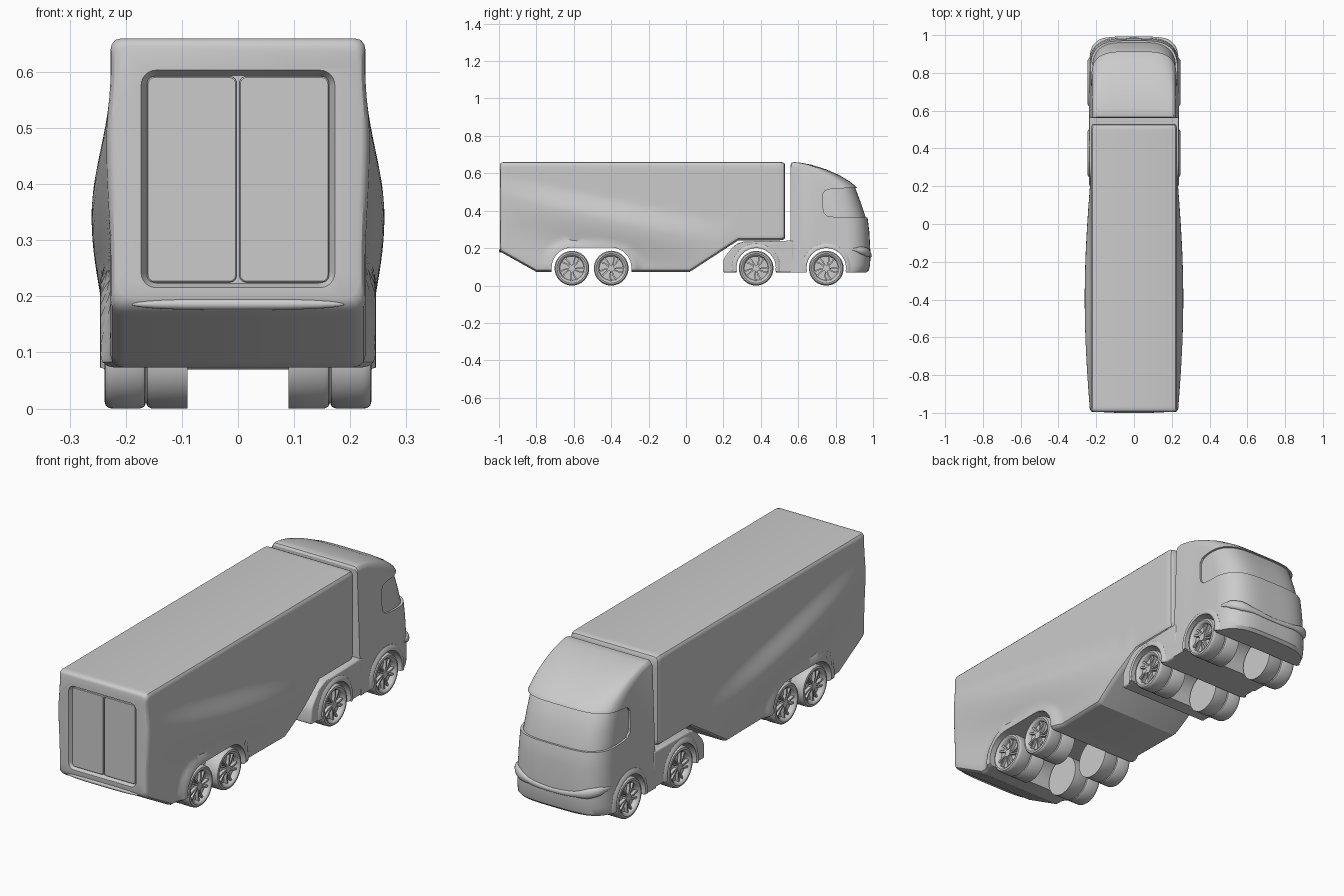
import bpy, bmesh, math
from mathutils import Vector

if "Cube" in bpy.data.objects:
    bpy.data.objects.remove(bpy.data.objects["Cube"])

PI = math.pi


def make(name, bm, angle=30):
    bmesh.ops.recalc_face_normals(bm, faces=bm.faces)
    me = bpy.data.meshes.new(name)
    bm.to_mesh(me)
    bm.free()
    ob = bpy.data.objects.new(name, me)
    bpy.context.collection.objects.link(ob)
    smooth(ob, angle)
    return ob


def smooth(ob, angle=30):
    bpy.ops.object.select_all(action='DESELECT')
    bpy.context.view_layer.objects.active = ob
    ob.select_set(True)
    bpy.ops.object.shade_smooth_by_angle(angle=math.radians(angle))


def loft(name, rings, angle=30):
    """Skin closed rings of points and cap both ends."""
    bm = bmesh.new()
    vs = [[bm.verts.new(p) for p in r] for r in rings]
    n = len(vs[0])
    for a, b in zip(vs, vs[1:]):
        for i in range(n):
            bm.faces.new((a[i], a[(i + 1) % n], b[(i + 1) % n], b[i]))
    bm.faces.new(vs[0])
    bm.faces.new(vs[-1])
    return make(name, bm, angle)


def prism(name, pts, x0, x1):
    return loft(name, [[(x, y, z) for y, z in pts] for x in (x0, x1)])


def bake(ob, angle=30):
    """Replace the mesh by its modified result."""
    dg = bpy.context.evaluated_depsgraph_get()
    me = bpy.data.meshes.new_from_object(ob.evaluated_get(dg))
    ob.modifiers.clear()
    ob.data = me
    smooth(ob, angle)


def cut(ob, *cutters):
    for c in cutters:
        m = ob.modifiers.new("cut", 'BOOLEAN')
        m.operation, m.solver, m.object = 'DIFFERENCE', 'EXACT', c
        c.hide_render = True
    bake(ob)
    for c in cutters:
        bpy.data.objects.remove(c)


def bevel(ob, w, seg=3):
    m = ob.modifiers.new("bevel", 'BEVEL')
    m.width, m.segments, m.limit_method = w, seg, 'ANGLE'
    bake(ob)


def interp(t, pts):
    for (a, va), (b, vb) in zip(pts, pts[1:]):
        if t <= b:
            return va + (vb - va) * max(0, (t - a) / (b - a))
    return pts[-1][1]


def slot(y0, y1, r, zc=.095):
    """Wheel-arch outline, open downwards."""
    pts = [(y1 + r * math.cos(PI * i / 32), zc + r * math.sin(PI * i / 32)) for i in range(17)]
    pts += [(y0 + r * math.cos(PI * i / 32), zc + r * math.sin(PI * i / 32)) for i in range(16 if y1 > y0 else 17, 33)]
    return pts + [(y0 - r, -.1), (y1 + r, -.1)]


def round_rect(x0, x1, z0, z1, r, y):
    out = []
    for k, (cx, cz) in enumerate(((x1 - r, z1 - r), (x0 + r, z1 - r), (x0 + r, z0 + r), (x1 - r, z0 + r))):
        for i in range(7):
            a = PI / 2 * (k + i / 6)
            out.append((cx + r * math.cos(a), y, cz + r * math.sin(a)))
    return out


# Trailer box: cross-sections along y with a swept bulge and flared arches
BOTTOM = [(-1, .185), (-.8, .073), (.02, .073), (.28, .242), (.6, .242)]


def trailer_ring(y, inset):
    zb, zt = interp(y, BOTTOM) + inset, .66 - inset
    w = .227 - inset
    crease = max(zb + .06, .265 - .185 * y + .03 * y * y)
    b = .034 * math.sin(PI * min(1, max(0, (.28 - y) / 1.35)))

    def side(z):
        t = min(1, (z - crease) / .13 if z > crease else (crease - z) / .22)
        swell = b * .5 * (1 + math.cos(PI * t))
        d = math.hypot(max(-.61 - y, y + .40, 0), max(z - .095, 0))
        flare = .018 * min(1, max(0, (.155 - d) / .025))
        return w + max(swell, flare)
    lo, hi = zb + .022, zt - .02
    zs = [lo + (crease - lo) * i / 14 for i in range(14)] + [crease + (hi - crease) * i / 16 for i in range(17)]
    e, f = side(lo), side(hi)
    half = [(e - .025, zb), (e - .012, zb + .003), (e - .003, zb + .01)]
    half += [(side(z), z) for z in zs]
    half += [(f - .002, zt - .011), (f - .008, zt - .003), (f - .02, zt)]
    return [(x, y, z) for x, z in half] + [(-x, y, z) for x, z in reversed(half)]


stations = [(-.995, .014), (-.992, .007), (-.985, .002), (-.975, 0)]
stations += [(-.96 + .02 * i, 0) for i in range(74)]
stations += [(.515, .001), (.525, .005), (.53, .013)]
trailer = loft("trailer_box", [trailer_ring(y, i) for y, i in stations], 35)
recess = loft("door_cutter", [round_rect(-.18, .18, .21, .61, .03, -1.01),
                              round_rect(-.163, .163, .223, .594, .022, -.975)])
cut(trailer, prism("arch_cutter", slot(-.61, -.40, .108), -.4, .4), recess)

# Rear doors and light bar
for s, side in ((-1, "left"), (1, "right")):
    xs = sorted((s * .0025, s * .162))
    loft("rear_door_" + side, [round_rect(*xs, .225, .592, .012, -.96),
                               round_rect(*xs, .225, .592, .012, -.982),
                               round_rect(xs[0] + .002, xs[1] - .002, .227, .59, .011, -.984)])
bm = bmesh.new()
bmesh.ops.create_uvsphere(bm, u_segments=32, v_segments=16, radius=1)
for v in bm.verts:
    f = lambda a: math.copysign(abs(a) ** .6, a)
    v.co = (f(v.co.x) * .19, -.99 + v.co.y * .01, .186 + v.co.z * .01)
make("rear_light_bar", bm, 60)

# Cab: side profile lofted across x, swept back towards the sides
CAB = [(.56, .07), (.965, .07), (.978, .082), (.984, .11), (.986, .15), (.985, .2), (.98, .29), (.971, .362),
       (.945, .44), (.913, .524), (.904, .534), (.87, .56), (.82, .59), (.75, .621), (.67, .646), (.61, .657),
       (.58, .66), (.566, .657), (.56, .648)]


def sweep(u):
    return .13 * (1 - math.sqrt(max(0, 1 - u ** 4)))


def cab_point(u, y, z, inset=0):
    au = abs(u)
    drop = .018 * max(0, (au - .93) / .07) ** 2
    z2 = z - drop * min(1, max(0, (z - .45) / .1))
    y2 = .56 + (y - .56) * (1 - sweep(au) / .43) - (inset if y > .6 else 0)
    return (u * (.239 - inset - .02 * (z2 - .07) / .6), y2, z2)


us = [math.sin(PI / 2 * (i / 16 - 1)) for i in range(33)]
cab = loft("cab_body", [[cab_point(u, y, z) for y, z in CAB] for u in us], 35)
window = [(.732, .42), (.738, .39), (.755, .373), (.79, .367), (.9, .364), (1.1, .362), (1.1, .524),
          (.86, .521), (.775, .516), (.745, .508), (.732, .49)]
cut(cab, prism("window_cutter", window, -.4, .4), prism("arch_cutter", slot(.75, .75, .105), -.4, .4))

# Wrap-around glass sits just inside the cab skin
core = [(.6, .3)] + [p for p in CAB if .28 < p[1] < .6 and p[0] > .8] + [(.6, .592)]
loft("wraparound_glass", [[cab_point(u, y, z, .009) for y, z in core] for u in us], 35)

# Front light band, thickest at the headlamps
rings = []
for i in range(49):
    u = -.985 + 1.97 * i / 48
    p, q = (Vector(cab_point(k, .985, .18)) for k in (u - .005, u + .005))
    t = (q - p).normalized()
    n = Vector((-t.y, t.x, 0))
    r = interp(abs(u), [(0, .010), (.5, .013), (.75, .024), (.9, .02), (.985, .004)])
    c = (p + q) / 2 + Vector((0, 0, -.02 + .035 * u * u))
    rings.append([c + n * (.6 * r * math.cos(a) + .001) + Vector((0, 0, r * math.sin(a)))
                  for a in (2 * PI * k / 12 for k in range(12))])
loft("front_light_band", rings, 50)

# Tractor deck behind the cab
deck = prism("tractor_deck", [(.2, .07), (.2, .135), (.212, .16), (.25, .205), (.275, .225), (.31, .236),
                              (.575, .24), (.575, .07)], -.237, .237)
bevel(deck, .008)
cut(deck, prism("arch_cutter", slot(.375, .375, .105), -.4, .4))

# Wheel-arch lips on the tractor
for y, axle in ((.375, "drive"), (.75, "steer")):
    for s in (-1, 1):
        rings = []
        for i in range(33):
            a = PI * i / 32 * 1.12 - PI * .06
            rings.append([(s * x, y + r * math.cos(a), .095 + r * math.sin(a))
                          for x, r in ((.222, .105), (.243, .105), (.246, .110), (.245, .118), (.236, .13), (.222, .13))])
        loft(axle + "_arch_lip", rings, 40)

# Wheels: lathed twin tyres with a dished rim and swept spokes
R = .0925
LATHE = [(.214, 0), (.214, .064), (.229, .068), (.235, .072), (.238, .079), (.236, .087), (.230, .0915), (.222, R),
         (.175, R), (.167, .089), (.164, .082), (.161, .089), (.154, R), (.09, R), (.09, 0)]


def wheel():
    bm = bmesh.new()
    seg = 48
    prof = [bm.verts.new((x, 0, r)) for x, r in LATHE]
    edges = [bm.edges.new(e) for e in zip(prof, prof[1:])]
    bmesh.ops.spin(bm, geom=prof + edges, cent=(0, 0, 0), axis=(1, 0, 0), angle=2 * PI, steps=seg)
    bmesh.ops.remove_doubles(bm, verts=bm.verts, dist=1e-5)

    def solid(outline, x0, x1):
        a, b = ([bm.verts.new((x, y, z)) for y, z in outline] for x in (x0, x1))
        n = len(a)
        bm.faces.new(a)
        bm.faces.new(b)
        for i in range(n):
            bm.faces.new((a[i], a[(i + 1) % n], b[(i + 1) % n], b[i]))
    polar = lambda r, t: (r * math.cos(t), r * math.sin(t))
    solid([polar(.017, 2 * PI * i / 24) for i in range(24)], .212, .231)
    for k in range(10):
        t = 2 * PI * k / 10 + (.1 if k % 2 else -.1)
        solid([polar(.012, t - .3), polar(.04, t - .02), polar(.068, t + .12),
               polar(.068, t + .25), polar(.04, t + .17), polar(.012, t + .3)], .212, .228)
    return make("wheel", bm, 35)


base = wheel()
for y, axle in ((-.61, "trailer_rear"), (-.40, "trailer_front"), (.375, "drive"), (.75, "steer")):
    for side, turn in (("right", 0), ("left", PI)):
        ob = base.copy()
        ob.name = axle + "_wheel_" + side
        ob.location = (0, y, R)
        ob.rotation_euler = (0, 0, turn)
        bpy.context.collection.objects.link(ob)
bpy.data.objects.remove(base)
